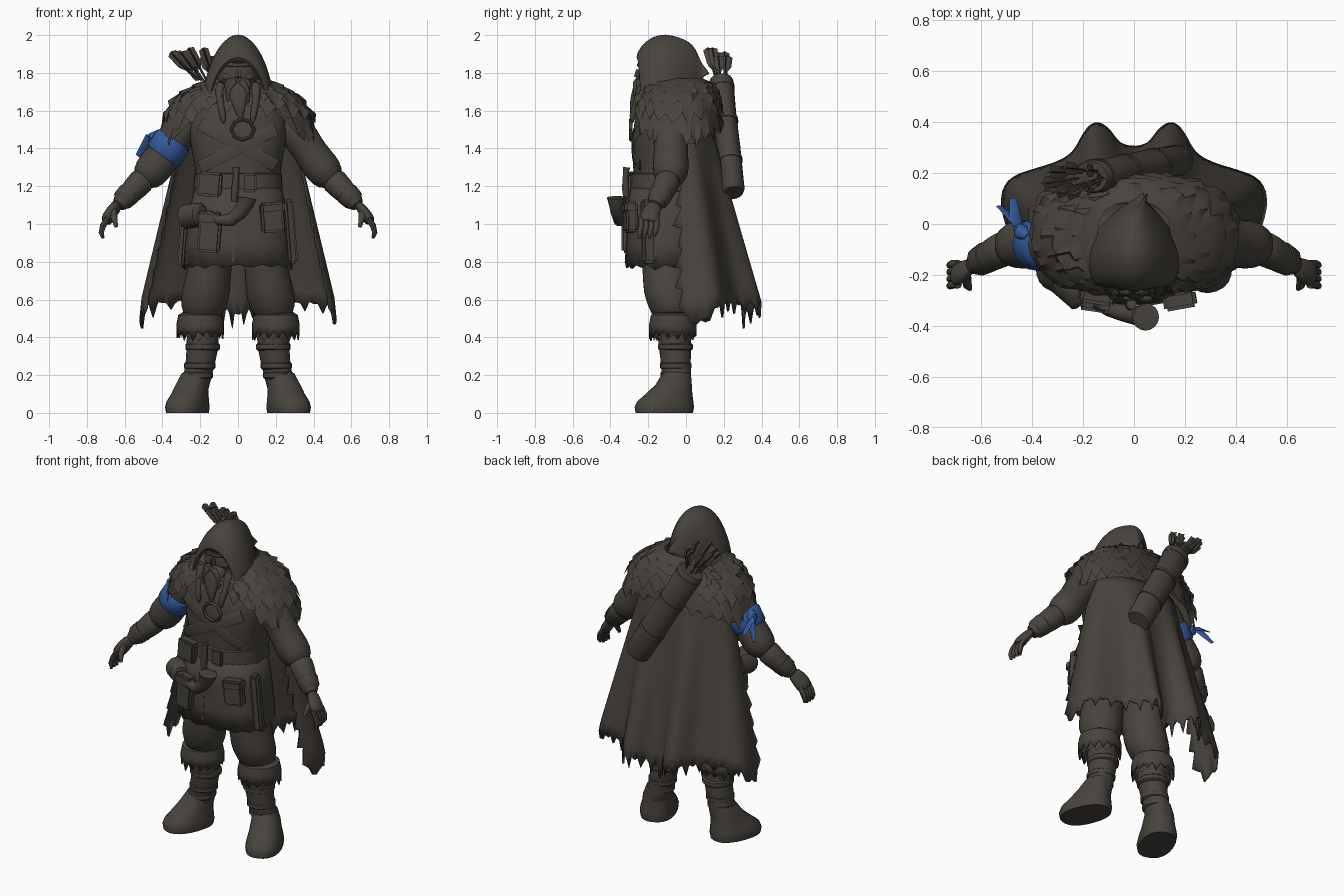
import bpy, bmesh, random
from math import sin, cos, pi, radians, copysign
from mathutils import Vector, Matrix

random.seed(4)
old = bpy.data.objects.get("Cube")
if old:
    bpy.data.objects.remove(old)


def material(name, rgb):
    m = bpy.data.materials.new(name)
    m.use_nodes = True
    m.diffuse_color = (*rgb, 1)
    m.node_tree.nodes["Principled BSDF"].inputs["Base Color"].default_value = (*rgb, 1)
    return m


cloth = material("dark brown cloth", (0.064, 0.056, 0.046))
blue = material("blue cloth", (0.035, 0.10, 0.33))


def finish(name, bm, mat, angle=45):
    bmesh.ops.recalc_face_normals(bm, faces=bm.faces)
    me = bpy.data.meshes.new(name)
    bm.to_mesh(me)
    bm.free()
    me.materials.append(mat)
    me.shade_smooth()
    me.set_sharp_from_angle(angle=radians(angle))
    ob = bpy.data.objects.new(name, me)
    bpy.context.collection.objects.link(ob)
    return ob


def grid(name, rows, wrap=True, caps=True, mat=cloth, sub=0, thick=0):
    """Skin a list of equally long point rows."""
    bm = bmesh.new()
    vs = [[bm.verts.new(p) for p in r] for r in rows]
    n = len(rows[0])
    for a, b in zip(vs, vs[1:]):
        for i in range(n if wrap else n - 1):
            j = (i + 1) % n
            bm.faces.new((a[i], a[j], b[j], b[i]))
    if wrap and caps:
        bm.faces.new(vs[0])
        bm.faces.new(vs[-1])
    ob = finish(name, bm, mat)
    if thick:
        mod = ob.modifiers.new("thickness", 'SOLIDIFY')
        mod.thickness, mod.offset = thick, 0
    if sub:
        ob.modifiers.new("smooth", 'SUBSURF').levels = sub
    return ob


def ring(x, y, z, rx, ry, n=20, p=1.0, yaw=0):
    """Horizontal superellipse; p below 1 is boxier."""
    pts = []
    for i in range(n):
        c, s = cos(2 * pi * i / n), sin(2 * pi * i / n)
        v = Vector((rx * copysign(abs(c) ** p, c), ry * copysign(abs(s) ** p, s), 0))
        pts.append(Matrix.Rotation(yaw, 3, 'Z') @ v + Vector((x, y, z)))
    return pts


def tube(name, path, radii, n=12, flat=1.0, up=(0, 1, 0), **kw):
    """Sweep an ellipse along a path; flat squashes it along up."""
    path = [Vector(p) for p in path]
    if not isinstance(radii, (list, tuple)):
        radii = [radii] * len(path)
    rows = []
    for i, (p, r) in enumerate(zip(path, radii)):
        t = (path[min(i + 1, len(path) - 1)] - path[max(i - 1, 0)]).normalized()
        side = t.cross(Vector(up)).normalized()
        top = side.cross(t)
        rows.append([p + r * (side * cos(2 * pi * k / n) + top * flat * sin(2 * pi * k / n))
                     for k in range(n)])
    return grid(name, rows, **kw)


def ragged(name, rings, drop, **kw):
    """Loft whose last ring becomes a torn zigzag hem."""
    for i, p in enumerate(rings[-1]):
        p.z -= drop * random.uniform(0.4, 1) if i % 2 else 0
    return grid(name, rings, caps=False, **kw)


def box(name, loc, size, rot=(0, 0, 0), bevel=0.012):
    bm = bmesh.new()
    bmesh.ops.create_cube(bm, size=1)
    bmesh.ops.scale(bm, vec=size, verts=bm.verts)
    bmesh.ops.bevel(bm, geom=bm.edges[:], offset=bevel, segments=2, affect='EDGES')
    ob = finish(name, bm, cloth)
    ob.location, ob.rotation_euler = loc, rot
    return ob


def ball(name, loc, size):
    bm = bmesh.new()
    bmesh.ops.create_uvsphere(bm, u_segments=20, v_segments=12, radius=1)
    bmesh.ops.scale(bm, vec=size, verts=bm.verts)
    ob = finish(name, bm, cloth)
    ob.location = loc
    return ob


def along(table, t):
    """Interpolate a table of tuples, t from 0 to 1."""
    q = max(0, min(t, 1)) * (len(table) - 1)
    k = min(int(q), len(table) - 2)
    return Vector(table[k]).lerp(Vector(table[k + 1]), q - k)


# Torso, coat skirt and belt
grid("torso", [ring(0, -.1, z, rx, ry, 28, .8) for z, rx, ry in
     ((1.1, .23, .18), (1.22, .22, .175), (1.35, .235, .185), (1.48, .27, .185),
      (1.6, .25, .165), (1.7, .14, .12))], sub=1)
ragged("coat_skirt", [ring(0, -.11, z, rx, ry, 32, .8) for z, rx, ry in
       ((1.2, .225, .18), (1.05, .255, .195), (.9, .275, .2), (.785, .285, .205))], .03, thick=.012)
grid("belt", [ring(0, -.1, z, rx, ry, 32, .8) for z, rx, ry in
     ((1.17, .225, .185), (1.175, .237, .198), (1.265, .232, .193), (1.27, .22, .18))])
box("belt_buckle", (.06, -.295, 1.22), (.08, .02, .1))
box("coat_front_edge", (-.02, -.308, .97), (.012, .012, .36), (-.06, .03, 0), .003)


def chest(x, z):
    return Vector((x, -.1 - .184 * (1 - abs(x / .27) ** 2.5) ** .4, z))


# Overlapping coat flaps
for label, s, z0, z1 in (("upper_coat_flap", 1, 1.53, 1.31), ("under_coat_flap", -1, 1.5, 1.3)):
    tube(label, [chest(s * (-.2 + .4 * k / 8), z0 + (z1 - z0) * k / 8) for k in range(9)],
         .035, flat=.12)

# Legs, shins, boots and fur cuffs
for s, side in ((1, "left"), (-1, "right")):
    grid(side + "_thigh", [ring(s * x, y, z, rx, ry, 20) for x, y, z, rx, ry in
         ((.12, -.1, 1.0, .12, .15), (.14, -.1, .82, .115, .14), (.155, -.1, .74, .118, .13),
          (.172, -.095, .63, .132, .132), (.18, -.08, .57, .125, .122), (.19, -.07, .48, .09, .1))], sub=1)
    ragged(side + "_fur_cuff", [ring(s * .2, -.07, z, r, r, 30) for z, r in
           ((.53, .09), (.515, .113), (.47, .122), (.435, .122))], .055, thick=.008)
    ragged(side + "_lower_fur", [ring(s * .195, -.07, z, r, r, 26) for z, r in
           ((.46, .085), (.425, .108), (.41, .102))], .035)
    grid(side + "_boot_shaft", [ring(s * x, y, z, rx, ry, 20) for x, y, z, rx, ry in
         ((.188, -.065, .48, .085, .09), (.185, -.06, .38, .088, .09), (.195, -.055, .28, .08, .08),
          (.217, -.05, .18, .074, .078), (.245, -.045, .08, .085, .085))], sub=1)
    grid(side + "_boot_foot", [ring(s * x, y, z, rx, ry, 24, .85, s * .36) for x, y, z, rx, ry in
         ((.268, -.115, 0, .1, .155), (.268, -.115, .03, .105, .16), (.266, -.11, .06, .1, .152),
          (.255, -.09, .1, .09, .125), (.242, -.065, .15, .083, .095), (.225, -.05, .21, .07, .075))])
    for z, x, r in ((.35, .187, .09), (.25, .202, .081), (.2, .212, .078)):
        grid(side + "_boot_wrap", [ring(s * x, -.055, z + d, r + e, r + e, 20, 1)
             for d, e in ((-.022, -.01), (-.012, .002), (.012, .002), (.022, -.01))])

    # Sleeves, bracer and hand
    tube(side + "_sleeve", [(s * x, y, z) for x, y, z in
         ((.24, -.07, 1.58), (.33, -.08, 1.465), (.37, -.08, 1.4), (.415, -.08, 1.335),
          (.465, -.08, 1.27), (.515, -.095, 1.22))],
         [.1, .098, .09, .096, .1, .065], n=16, sub=1)
    tube(side + "_forearm", [(s * x, y, z) for x, y, z in
         ((.48, -.085, 1.26), (.54, -.11, 1.195), (.6, -.145, 1.135), (.643, -.17, 1.09))],
         [.078, .068, .056, .042], n=16, sub=1)
    tube(side + "_glove_cuff", [(s * x, y, z) for x, y, z in
         ((.57, -.127, 1.168), (.577, -.13, 1.16), (.612, -.15, 1.125), (.619, -.154, 1.117))],
         [.05, .063, .057, .045], n=16)
    tube(side + "_palm", [(s * x, y, z) for x, y, z in
         ((.63, -.16, 1.11), (.66, -.18, 1.075), (.69, -.195, 1.03), (.705, -.2, 1.005))],
         [.038, .048, .055, .046], flat=.6, up=(1, 0, .5), sub=1)
    for k in range(4):
        y = -.238 + k * .027
        tube(side + "_finger", [(s * .69, y, 1.03), (s * .715, y, .99),
             (s * .724, y - .005, .955), (s * .715, y - .01, .925 + .012 * (k == 3))],
             [.016, .016, .014, .008], n=8)
    tube(side + "_thumb", [(s * .66, -.2, 1.07), (s * .655, -.24, 1.03),
         (s * .645, -.255, .985)], [.02, .018, .009], n=8)

# Cape: narrow arc at the shoulders opening into a deeply folded, torn hem
HEM = [(0, .30), (.06, .31), (.1, .375), (.155, .405), (.2, .35), (.235, .275), (.31, .235),
       (.4, .21), (.5, .175), (.525, .08), (.49, -.03)]
rows = []
N, M = 80, 18
tears = [random.uniform(.03, .08) * (i % 4 == 2) + random.uniform(0, .03) for i in range(N + 1)]
for r in range(M + 1):
    v, row = r / M, []
    for i in range(N + 1):
        u = 2 * i / N - 1
        hem = sum((along(HEM, abs(u) + d) for d in (-.04, 0, .04)), Vector((0, 0))) / 3
        a = abs(u) * pi / 2
        top = Vector((.29 * sin(a), -.03 + .17 * cos(a)))
        p = top.lerp(hem, v)
        z = 1.52 - v * (.98 - .06 * sin(abs(u) * pi))
        if r == M:
            z -= tears[i] + .06 * (abs(abs(u) - .9) < .04)
        # torn front edges
        if i in (0, N) and r % 2 and r > 5:
            p.y -= random.uniform(.02, .05)
            z -= .04
        row.append((copysign(p.x, u), p.y, z))
    rows.append(row)
grid("cape", rows, wrap=False, thick=.012)

# Shaggy fur mantle in overlapping torn rows
MANTLE = [(1.77, .15, .14), (1.735, .22, .175), (1.685, .31, .2), (1.595, .375, .212),
          (1.42, .405, .216)]


def mantle(t, ang, flare=0):
    t *= 1 - .42 * max(0, -sin(ang)) ** 4 - .12 * max(0, sin(ang)) ** 2
    z, rx, ry = along(MANTLE, t)
    c, s = cos(ang), sin(ang)
    return Vector(((rx + flare) * copysign(abs(c) ** .8, c),
                   -.045 + (ry + flare) * copysign(abs(s) ** .8, s), z))


grid("mantle_base", [[mantle(t / 8, 2 * pi * i / 40) for i in range(40)] for t in range(9)],
     caps=False)
for k in range(5):
    t0, n = k * .175, 32 + 6 * k
    rings = [[mantle(t0 + d, 2 * pi * (i + .5 * (k % 2)) / n, f * random.uniform(.5, 1.2))
              for i in range(n)] for d, f in ((0, -.008), (.14, .016), (.24, .036))]
    ragged("mantle_fur_row", rings, .085)

# Hood swept from the face opening back to a drooping tip
ROWS = ((-.235, .135, 1.7, .16, 0), (-.27, .14, 1.69, .185, 0), (-.24, .166, 1.68, .26, 0),
        (-.18, .186, 1.67, .32, 0), (-.11, .178, 1.67, .335, 0), (-.04, .14, 1.68, .305, 0),
        (.01, .095, 1.7, .265, .005), (.05, .05, 1.74, .185, .01), (.065, .022, 1.78, .08, .02),
        (.105, .006, 1.795, .015, .045))
grid("hood", [[(cx + w * cos(pi * i / 20), y + .02 * abs(cos(pi * i / 20)),
                z + h * sin(pi * i / 20) ** 1.3) for i in range(21)]
              for y, w, z, h, cx in ROWS], wrap=False, thick=.01, sub=1)

# Face, moustache and braided beard
ball("head", (0, -.13, 1.79), (.115, .12, .14))
box("nose", (0, -.253, 1.795), (.03, .035, .065), (-.3, 0, 0))
tube("brow", [(x, -.25 + 4 * x * x, 1.84 + abs(x) * .1) for x in (-.08, -.05, -.02, .02, .05, .08)],
     [.006, .012, .012, .012, .012, .006], n=8)
for s in (1, -1):
    ball("cheek", (s * .05, -.212, 1.78), (.035, .025, .025))
    tube("moustache", [(s * .005, -.262, 1.76), (s * .035, -.265, 1.74), (s * .055, -.262, 1.69),
         (s * .05, -.268, 1.63)], [.018, .02, .015, .005], n=10, sub=1)
    tube("side_braid", [(s * .09, -.215, 1.76), (s * .1, -.245, 1.68), (s * .09, -.27, 1.62),
         (s * .08, -.285, 1.57), (s * .075, -.285, 1.53)], [.03, .026, .017, .02, .006], n=10, sub=1)
tube("beard", [(0, -.21, 1.77), (0, -.25, 1.71), (.005, -.275, 1.65), (.01, -.285, 1.6),
     (.015, -.285, 1.55)], [.09, .07, .042, .028, .008], flat=.55, sub=1)
tube("pendant_ring", [(.025 + .06 * cos(k * pi / 4), -.292, 1.5 + .055 * sin(k * pi / 4))
     for k in range(9)], .009, n=8)

# Quiver with arrows
a, b = Vector((-.17, .185, 1.76)), Vector((.175, .25, 1.165))
axis = (a - b).normalized()
tube("quiver", [a.lerp(b, t) for t in (0, .02, .3, .6, .97, 1)],
     [.075, .082, .077, .08, .078, .066], n=20, flat=.8)
for t in (.05, .35, .7):
    tube("quiver_band", [a.lerp(b, t), a.lerp(b, t + .03)], .083, n=20, flat=.82)
for k in range(8):
    fan = Vector((.05 * cos(k * 2.4), .026 * sin(k * 2.4), 0))
    foot = a + fan
    tip = foot + axis * (.15 + .025 * (k % 3)) + fan
    tube("arrow_shaft", [foot, tip], .006, n=6)
    for up in ((0, 1, 0), (1, 0, .3)):
        tube("arrow_fletching", [foot.lerp(tip, t) for t in (.35, .55, .95, 1)],
             [.005, .024, .026, .006], n=6, flat=.12, up=up)

# Blue arm band with a knot and loose tails
tube("arm_band", [(-.338, -.08, 1.45), (-.345, -.08, 1.44), (-.392, -.08, 1.368), (-.399, -.08, 1.358)],
     [.092, .103, .102, .092], n=20, mat=blue)
tube("arm_band_knot", [(-.415, -.05, 1.485), (-.445, -.03, 1.46), (-.46, -.01, 1.43)],
     [.018, .032, .015], mat=blue)
for x, y, z in ((-.53, .07, 1.36), (-.475, .1, 1.4)):
    tube("arm_band_tail", [(-.44, -.03, 1.46), (-.465, .01, 1.455), (x, y, z)],
         [.015, .03, .014], flat=.2, mat=blue)

# Belt gear: pouches, bedroll, horn, dagger hilt
for name, loc, size in (
        ("front_case", (-.15, -.285, 1.21), (.13, .06, .13)),
        ("right_pouch", (-.15, -.305, .95), (.12, .06, .2)),
        ("right_pouch_flap", (-.15, -.31, 1.03), (.13, .07, .07)),
        ("left_pouch", (.18, -.295, 1.03), (.12, .06, .15)),
        ("left_pouch_flap", (.18, -.3, 1.085), (.13, .07, .06)),
        ("left_sheath", (.275, -.2, .96), (.05, .07, .34)),
        ("right_sheath", (-.285, -.09, .92), (.04, .1, .3))):
    box(name, loc, size, (0, .08 if loc[0] < 0 else -.08, loc[0]))
tube("bedroll", [(-.285, -.21, 1.04), (-.275, -.22, 1.04), (-.2, -.29, 1.05), (-.19, -.3, 1.05)],
     [.045, .066, .062, .045], n=16)
tube("horn", [(-.16, -.31, 1.06), (-.1, -.335, 1.02), (-.04, -.35, 1.02), (.01, -.36, 1.06),
     (.04, -.365, 1.11), (.045, -.365, 1.14), (.043, -.365, 1.13), (.02, -.36, 1.08)],
     [.018, .028, .034, .038, .045, .054, .045, .02], n=16)
tube("dagger_hilt", [(-.02, -.315, 1.12), (-.015, -.32, 1.19), (-.01, -.32, 1.26), (-.01, -.315, 1.3)],
     [.016, .02, .015, .02], n=10)
